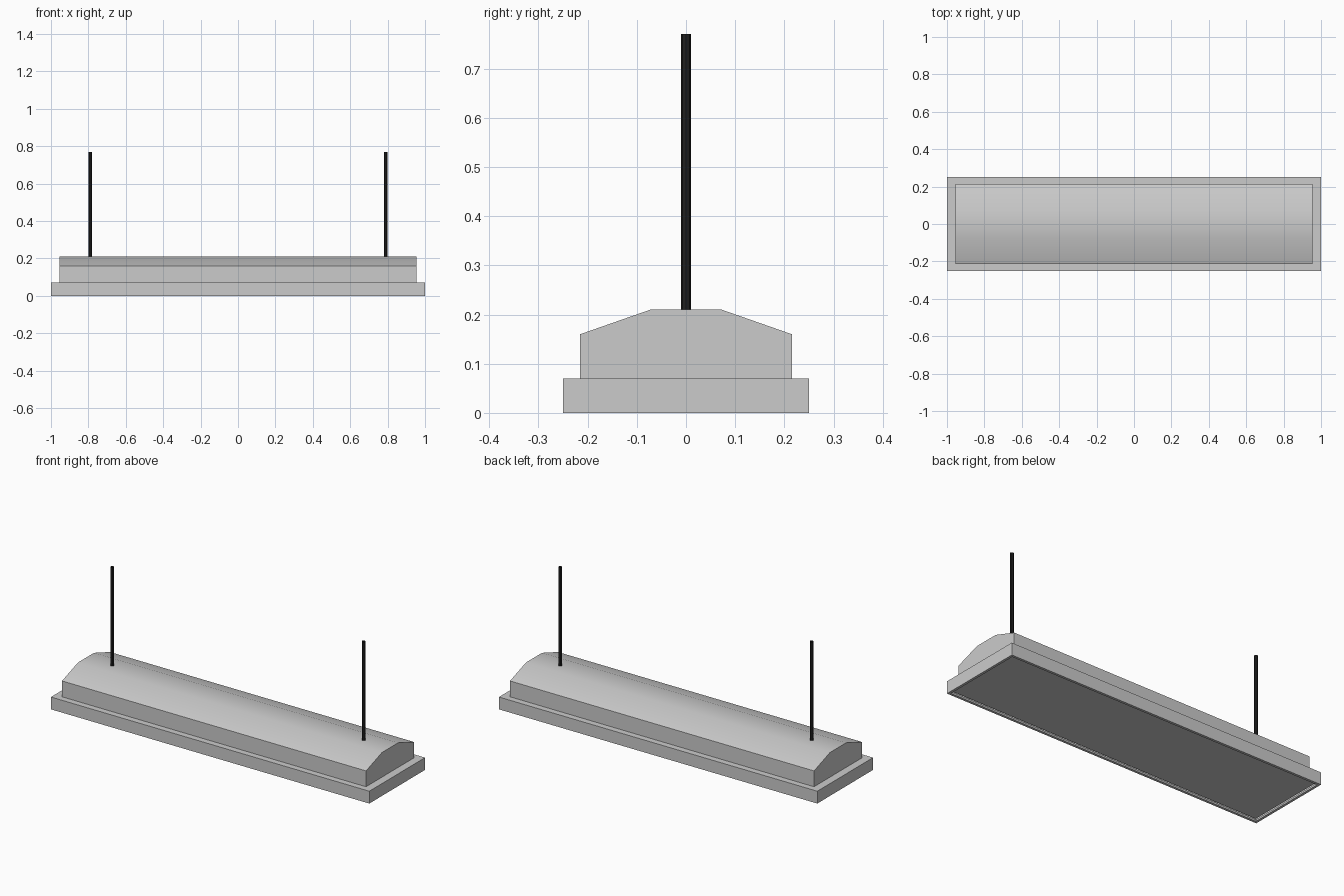
import bpy, bmesh
from mathutils import Matrix

if "Cube" in bpy.data.objects:
    bpy.data.objects.remove(bpy.data.objects["Cube"])


def material(name, color):
    m = bpy.data.materials.new(name)
    m.diffuse_color = color
    m.use_nodes = True
    m.node_tree.nodes["Principled BSDF"].inputs["Base Color"].default_value = m.diffuse_color
    return m


def finish(name, bm, mat=None, smooth=False):
    bmesh.ops.recalc_face_normals(bm, faces=bm.faces)
    me = bpy.data.meshes.new(name)
    bm.to_mesh(me)
    bm.free()
    ob = bpy.data.objects.new(name, me)
    bpy.context.collection.objects.link(ob)
    if mat:
        me.materials.append(mat)
    if smooth:
        bpy.ops.object.select_all(action='DESELECT')
        bpy.context.view_layer.objects.active = ob
        ob.select_set(True)
        bpy.ops.object.shade_smooth_by_angle(angle=0.6)
    return ob


black = material("black_metal", (0.015, 0.015, 0.015, 1))
diffuser = material("diffuser", (0.8, 0.8, 0.8, 1))
RIM, RECESS = 0.02, 0.01

# Base frame: box with a shallow recess in its underside
bm = bmesh.new()
bmesh.ops.create_cube(bm, size=1, matrix=Matrix.Translation((0, 0, 0.035))
                      @ Matrix.Diagonal((2, 0.5, 0.07, 1)))
bottom = min(bm.faces, key=lambda f: f.calc_center_median().z)
bmesh.ops.inset_region(bm, faces=[bottom], thickness=RIM)
wall = bmesh.ops.extrude_discrete_faces(bm, faces=[bottom])["faces"][0]
bmesh.ops.translate(bm, verts=wall.verts, vec=(0, 0, RECESS))
bmesh.ops.delete(bm, geom=[wall], context='FACES_ONLY')
finish("base_frame", bm)

# Light panel closing the recess
bm = bmesh.new()
bmesh.ops.create_grid(bm, x_segments=1, y_segments=1, size=1,
                      matrix=Matrix.Translation((0, 0, RECESS))
                      @ Matrix.Diagonal((1 - RIM, 0.25 - RIM, 1, 1)))
bmesh.ops.reverse_faces(bm, faces=bm.faces)
panel = finish("light_panel", bm, diffuser)
panel.data.flip_normals() if panel.data.polygons[0].normal.z > 0 else None

# Housing: sloped-roof profile extruded along x
half = [(0.215, 0.07), (0.215, 0.16), (0.072, 0.21)]
profile = half + [(-y, z) for y, z in reversed(half)]
bm = bmesh.new()
face = bm.faces.new([bm.verts.new((-0.955, y, z)) for y, z in profile])
ext = bmesh.ops.extrude_face_region(bm, geom=[face])["geom"]
bmesh.ops.translate(bm, vec=(1.91, 0, 0),
                    verts=[g for g in ext if isinstance(g, bmesh.types.BMVert)])
finish("housing", bm, smooth=True)

# Hanging rods: open-ended tubes
for side, x in (("left", -0.79), ("right", 0.79)):
    bm = bmesh.new()
    bmesh.ops.create_cone(bm, cap_ends=False, segments=8, radius1=0.01,
                          radius2=0.01, depth=0.56,
                          matrix=Matrix.Translation((x, 0, 0.49)))
    finish(side + "_hanging_rod", bm, black)
